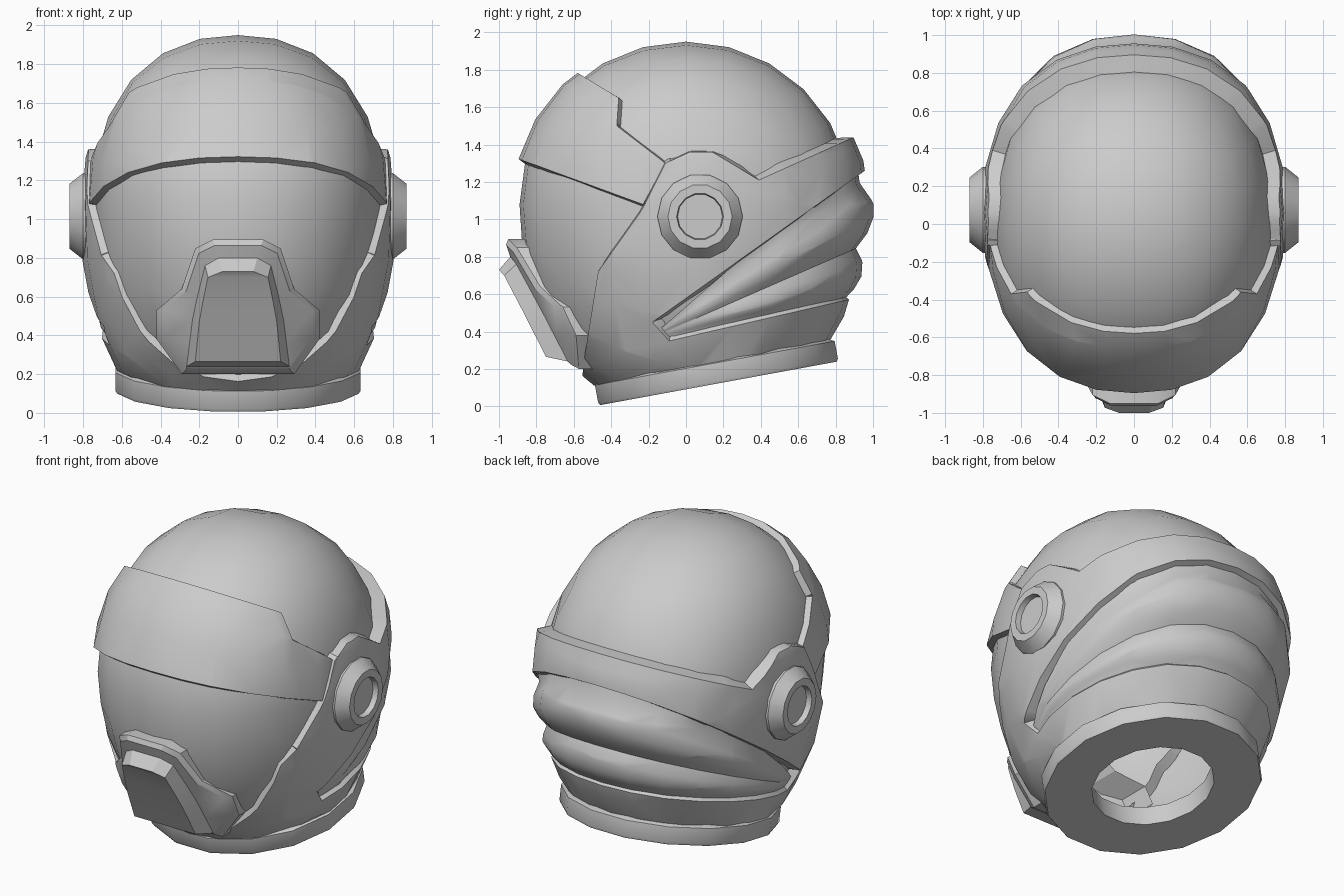
import bpy, bmesh, math
from mathutils import Vector, Matrix

if "Cube" in bpy.data.objects:
    bpy.data.objects.remove(bpy.data.objects["Cube"])

grey = bpy.data.materials.new("light_grey")
grey.diffuse_color = (0.6, 0.6, 0.6, 1)
grey.use_nodes = True
grey.node_tree.nodes["Principled BSDF"].inputs["Base Color"].default_value = grey.diffuse_color
CZ = 1.08  # height of the helmet's widest level


def finish(name, bm, angle=30):
    me = bpy.data.meshes.new(name)
    bm.to_mesh(me)
    bm.free()
    me.materials.append(grey)
    ob = bpy.data.objects.new(name, me)
    bpy.context.collection.objects.link(ob)
    bpy.ops.object.select_all(action='DESELECT')
    ob.select_set(True)
    bpy.context.view_layer.objects.active = ob
    bpy.ops.object.shade_smooth_by_angle(angle=math.radians(angle))
    return ob


def ball(rx, ry, up, down, n, chin=0.2, cy=0.0, taper=0.0):
    """Sphere made from a cube grid, with fuller sides above and a tapering jaw below."""
    bm = bmesh.new()
    bmesh.ops.create_cube(bm, size=2)
    bmesh.ops.subdivide_edges(bm, edges=bm.edges[:], cuts=5, use_grid_fill=True)
    for v in bm.verts:
        p = Vector([math.tan(c * math.pi / 4) for c in v.co]).normalized()
        wide = 2.25 - .25 * min(1, max(0, -p.z * 2))
        k = (abs(p.x) ** wide + math.hypot(p.y, p.z) ** wide) ** (-1 / wide)
        if p.z < 0:
            flat = math.hypot(p.x, p.y)
            m = n - chin * max(0, -p.y / max(flat, 1e-6))
            k *= (flat ** m + abs(p.z) ** m) ** (-1 / m)
        p *= k
        if p.z < 0 and p.y > 0:
            p.y *= 1 + taper * p.z
        v.co = (rx * p.x, cy + ry * p.y, CZ + p.z * (up if p.z > 0 else down))
    return bm


def inside(y, z, poly):
    hit = False
    for (y1, z1), (y2, z2) in zip(poly, poly[1:] + poly[:1]):
        if (z1 > z) != (z2 > z) and y < y1 + (z - z1) * (y2 - y1) / (z2 - z1):
            hit = not hit
    return hit


def cut(bm, a, b):
    bmesh.ops.bisect_plane(bm, geom=bm.verts[:] + bm.edges[:] + bm.faces[:], dist=1e-4,
                           plane_co=(0, a[0], a[1]), plane_no=(0, a[1] - b[1], b[0] - a[0]))


def trim(bm, poly):
    """Keep only the part of the surface inside a side-view outline (y, z)."""
    for a, b in zip(poly, poly[1:] + poly[:1]):
        cut(bm, a, b)
    out = []
    for f in bm.faces:
        c = f.calc_center_median()
        if not inside(c.y, c.z, poly):
            out.append(f)
    bmesh.ops.delete(bm, geom=out, context='FACES')
    bmesh.ops.remove_doubles(bm, verts=bm.verts[:], dist=0.004)


def skirt(bm, depth, flare):
    """Add a sloping rim that runs inward from the open border of a plate."""
    bm.normal_update()
    border = [e for e in bm.edges if len(e.link_faces) == 1]
    away = {}
    for e in border:
        a, b = e.verts
        along = (b.co - a.co).normalized()
        out = (a.co + b.co) / 2 - e.link_faces[0].calc_center_median()
        out -= along * out.dot(along)
        for v in e.verts:
            away[v] = away.get(v, Vector()) + out.normalized() * e.calc_length()
    new = {v: v.co - v.normal * depth + d.normalized() * flare for v, d in away.items()}
    new = {v: bm.verts.new(co) for v, co in new.items()}
    for e in border:
        loop = e.link_loops[0]
        a, b = loop.vert, loop.link_loop_next.vert
        bm.faces.new((b, a, new[a], new[b]))


def lathe(name, profile, sides, matrix):
    """Spin a closed (radius, height) profile around z, then place it."""
    bm = bmesh.new()
    rings = []
    for r, h in profile:
        rings.append([bm.verts.new((r * math.cos(2 * math.pi * (i + .5) / sides),
                                    r * math.sin(2 * math.pi * (i + .5) / sides), h))
                      for i in range(sides)])
    for a, b in zip(rings, rings[1:] + rings[:1]):
        for i in range(sides):
            j = (i + 1) % sides
            bm.faces.new((a[i], a[j], b[j], b[i]))
    bmesh.ops.remove_doubles(bm, verts=bm.verts[:], dist=1e-4)
    bm.transform(matrix)
    bmesh.ops.recalc_face_normals(bm, faces=bm.faces[:])
    return finish(name, bm)


# Inner dome and face visor, open at the neck
bm = ball(.75, .89, .87, 1.06, 2.6, chin=.3)
trim(bm, [(-1.5, 2.5), (-1.5, -.08), (1.5, .457), (1.5, 2.5)])
finish("dome", bm)

# Raised brow plate
bm = ball(.785, .93, .91, 1.06, 2.6)
trim(bm, [(-1.3, 1.47), (-.23, 1.08), (-.11, 1.30), (-.37, 1.50), (-.36, 1.65), (-1.3, 2.22)])
skirt(bm, .06, .015)
finish("brow_plate", bm)

# Outer shell: cheeks, rear band and lower lip around the rear recess
SHELL = dict(up=.90, down=1.12, n=2.7, chin=.2, cy=.06, taper=.15)
bm = ball(.805, .92, **SHELL)
trim(bm, [(-.56, .10), (-.545, .25), (-.47, .72), (-.25, 1.03), (-.22, 1.08), (-.11, 1.30),
          (.02, 1.36), (.14, 1.36), (.39, 1.21), (1.3, 1.62), (1.3, 1.505), (-.18, .45),
          (-.09, .35), (1.3, .67), (1.3, .43)])
skirt(bm, .09, .035)
finish("outer_shell", bm)

# Two fanned ribs filling the recess, spreading from a point on each cheek
PY, PZ = -.20, .36
EDGES = [11, 23.6, 36.5]


def ray(deg, length=2.0):
    a = math.radians(deg)
    return (PY + length * math.cos(a), PZ + length * math.sin(a))


bm = ball(.805 * .96, .92 * .96, **SHELL)
for lo, hi in zip(EDGES, EDGES[1:]):
    for k in range(5):
        cut(bm, (PY, PZ), ray(lo + (hi - lo) * k / 4))
trim(bm, [(PY, PZ), ray(7), ray(41)])
for v in bm.verts:
    d = math.hypot(v.co.y - PY, v.co.z - PZ)
    deg = math.degrees(math.atan2(v.co.z - PZ, v.co.y - PY))
    for lo, hi in zip(EDGES, EDGES[1:]):
        if lo < deg < hi:
            push = .07 * min(1, d / 1.2) ** 1.4 * math.sin(math.pi * (deg - lo) / (hi - lo))
            v.co += Vector((v.co.x, v.co.y - .06, 0)).normalized() * push
finish("rear_ribs", bm, 35)

# Tilted neck collar
tilt = (Matrix.Translation((0, .163, .182)) @ Matrix.Rotation(math.radians(10.4), 4, 'X')
        @ Matrix.Diagonal((1, 1.03, 1, 1)))
lathe("neck_collar", [(.36, -.06), (.637, -.06), (.645, -.045), (.645, .05), (.61, .068),
                      (.36, .068)], 16, tilt)

# Ear discs with a round recess
for side, name in ((1, "ear_disc_right"), (-1, "ear_disc_left")):
    place = Matrix.Translation((0, .075, 1.015)) @ Matrix.Rotation(side * math.pi / 2, 4, 'Y')
    lathe(name, [(0, .70), (.228, .70), (.228, .80), (.172, .87), (.125, .87),
                 (.12, .835), (0, .835)], 14, place)

# Mouth guard: stepped plate with a raised centre panel, lofted through outlines
OUTER = [(.13, .895), (.22, .85), (.29, .64), (.42, .53), (.42, .38), (.29, .20)]
RIM = [(x * .92, .52 + (z - .52) * .92) for x, z in OUTER]
PANEL = [(.10, .80), (.17, .76), (.21, .60), (.235, .48), (.25, .36), (.265, .24)]
FRONT = [(.08, .73), (.155, .70), (.18, .58), (.20, .47), (.21, .37), (.22, .265)]
bm = bmesh.new()
loops = []
for half, lift in ((OUTER, -.24), (OUTER, .02), (RIM, .045), (PANEL, .05), (FRONT, .14)):
    pts = half + [(-x, z) for x, z in reversed(half)]
    loops.append([bm.verts.new((x, -.935 + (.88 - z) * .47 + .75 * x * x - lift, z))
                  for x, z in pts])
for a, b in zip(loops, loops[1:]):
    for i in range(len(a)):
        j = (i + 1) % len(a)
        bm.faces.new((a[i], a[j], b[j], b[i]))
top = loops[-1]
for i in range(5):
    bm.faces.new((top[i], top[i + 1], top[10 - i], top[11 - i]))
bmesh.ops.recalc_face_normals(bm, faces=bm.faces[:])
if sum(f.normal.y for f in bm.faces[-5:]) > 0:
    bmesh.ops.reverse_faces(bm, faces=bm.faces[:])
finish("mouth_guard", bm)
